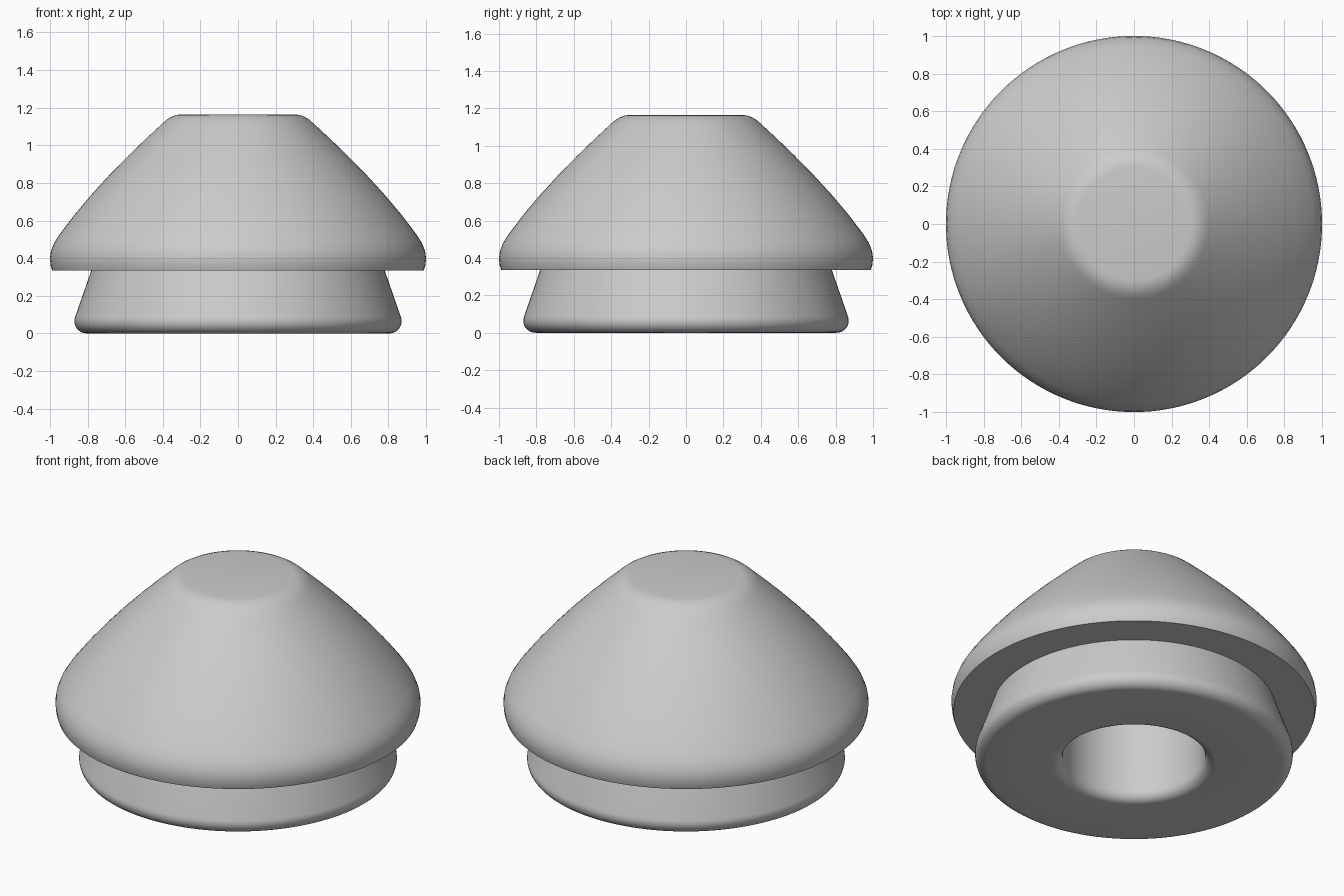
import bpy, bmesh, math

if "Cube" in bpy.data.objects:
    bpy.data.objects.remove(bpy.data.objects["Cube"])

SEGMENTS = 128

rubber = bpy.data.materials.new("grey rubber")
rubber.diffuse_color = (0.6, 0.6, 0.6, 1)
rubber.use_nodes = True
rubber.node_tree.nodes["Principled BSDF"].inputs["Base Color"].default_value = rubber.diffuse_color


def arc(cx, cz, r, start, end, steps=6):
    """Points on a fillet in the radius/height plane, angles in degrees."""
    angles = [math.radians(start + (end - start) * i / steps) for i in range(steps + 1)]
    return [(cx + r * math.cos(a), cz + r * math.sin(a)) for a in angles]


def lathe(name, profile):
    """Revolve a profile that starts and ends on the z axis."""
    bm = bmesh.new()
    verts = [bm.verts.new((r, 0, z)) for r, z in profile]
    edges = [bm.edges.new(pair) for pair in zip(verts, verts[1:])]
    bmesh.ops.spin(bm, geom=verts + edges, cent=(0, 0, 0), axis=(0, 0, 1),
                   angle=2 * math.pi, steps=SEGMENTS, use_duplicate=False)
    bmesh.ops.remove_doubles(bm, verts=bm.verts, dist=1e-5)
    bmesh.ops.recalc_face_normals(bm, faces=bm.faces)
    mesh = bpy.data.meshes.new(name)
    bm.to_mesh(mesh)
    bm.free()
    mesh.materials.append(rubber)
    obj = bpy.data.objects.new(name, mesh)
    bpy.context.collection.objects.link(obj)
    bpy.context.view_layer.objects.active = obj
    obj.select_set(True)
    bpy.ops.object.shade_smooth_by_angle(angle=math.radians(35))
    return obj


# Blind bore, opening through a rounded lip
profile = [(0, 0.72), (0.39, 0.72)]
profile += arc(0.45, 0.06, 0.06, 180, 270)
# Bottom flange, rounded into the tapered neck
profile += arc(0.805, 0.065, 0.065, -90, 20, 10)
profile += [(0.78, 0.335)]
# Flat underside and rounded rim of the cap
profile += [(0.988, 0.335), (0.996, 0.36), (1.0, 0.40), (0.994, 0.44),
            (0.978, 0.48), (0.95, 0.525)]
# Slightly bulged cone
profile += [(0.87, 0.63), (0.78, 0.737), (0.68, 0.846), (0.58, 0.948),
            (0.48, 1.044), (0.40, 1.118)]
# Rounded shoulder and flat top
profile += [(0.378, 1.137), (0.355, 1.151), (0.33, 1.161), (0.30, 1.165), (0, 1.165)]

lathe("bumper_plug", profile)
